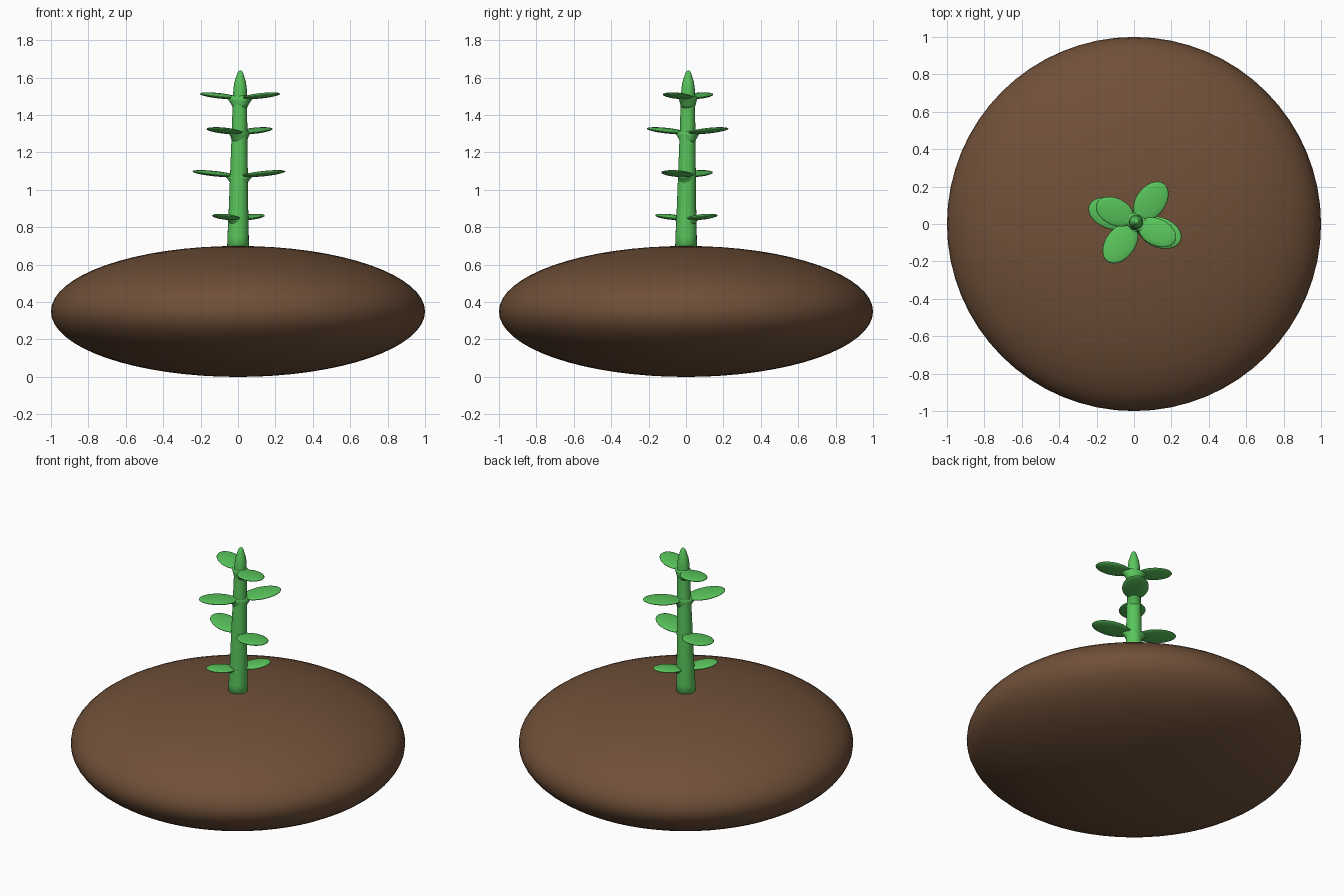
import bpy, bmesh, math
from mathutils import Matrix, Vector

if "Cube" in bpy.data.objects:
    bpy.data.objects.remove(bpy.data.objects["Cube"])


def material(name, rgb):
    m = bpy.data.materials.new(name)
    m.diffuse_color = (*rgb, 1)
    m.use_nodes = True
    m.node_tree.nodes["Principled BSDF"].inputs["Base Color"].default_value = m.diffuse_color
    return m


BROWN = material("soil brown", (0.162, 0.08, 0.04))
GREEN = material("leaf green", (0.10, 0.56, 0.105))


def finish(name, bm, mat):
    bmesh.ops.recalc_face_normals(bm, faces=bm.faces)
    for f in bm.faces:
        f.smooth = True
    me = bpy.data.meshes.new(name)
    bm.to_mesh(me)
    bm.free()
    me.materials.append(mat)
    ob = bpy.data.objects.new(name, me)
    bpy.context.collection.objects.link(ob)
    return ob


def ellipsoid(name, matrix, mat, u=32, v=16):
    bm = bmesh.new()
    bmesh.ops.create_uvsphere(bm, u_segments=u, v_segments=v, radius=1, matrix=matrix)
    return finish(name, bm, mat)


def lofted(name, rings, mat, sides=24, turn=0.0):
    """Skin elliptical rings given as (x, y, z, rx, ry)."""
    bm = bmesh.new()
    loops = []
    rot = Matrix.Rotation(turn, 3, 'Z')
    for x, y, z, rx, ry in rings:
        loops.append([bm.verts.new(Vector((x, y, z)) + rot @ Vector(
            (rx * math.cos(a), ry * math.sin(a), 0)))
            for a in (2 * math.pi * i / sides for i in range(sides))])
    for a, b in zip(loops, loops[1:]):
        for i in range(sides):
            j = (i + 1) % sides
            bm.faces.new((a[i], a[j], b[j], b[i]))
    bm.faces.new(loops[0])
    bm.faces.new(loops[-1])
    return finish(name, bm, mat)


# Flattened mound of soil
ellipsoid("soil_mound", Matrix.Translation((0, 0, 0.35)) @ Matrix.Diagonal((1, 1, 0.35, 1)),
          BROWN, 64, 32)


# Gently leaning, tapering stem with a rounded bud on top
def lean(z):
    return 0.012 * max(0, (z - 0.7) / 0.9)


profile = [(0.66, 0.059), (0.75, 0.057), (0.9, 0.052), (1.1, 0.047), (1.3, 0.042),
           (1.48, 0.038), (1.54, 0.036), (1.575, 0.031), (1.60, 0.023), (1.62, 0.017),
           (1.632, 0.011), (1.638, 0.004)]
lofted("stem", [(lean(z), lean(z), z, r, r) for z, r in profile], GREEN)

# Opposite leaf pairs: height, direction in degrees, size
pairs = [(0.862, 52, 0.76), (1.09, -21, 1.0), (1.32, 54, 0.98), (1.508, -26, 0.89)]
for n, (z, deg, s) in enumerate(pairs, 1):
    c = lean(z)
    turn = math.radians(deg)
    # Flare where the pair joins the stem
    lofted(f"leaf_joint_{n}", [(c, c, z - 0.075, 0.036, 0.034), (c, c, z - 0.05, 0.049, 0.04),
                               (c, c, z - 0.03, 0.064, 0.042), (c, c, z - 0.012, 0.088, 0.042),
                               (c, c, z - 0.004, 0.07, 0.03)], GREEN, 24, turn)
    for side in (0, 1):
        m = (Matrix.Translation((c, c, z - 0.018))
             @ Matrix.Rotation(turn + side * math.pi, 4, 'Z')
             @ Matrix.Rotation(math.radians(-6), 4, 'Y')
             @ Matrix.Translation((0.142 * s, 0, 0))
             @ Matrix.Diagonal((0.122 * s, 0.081 * s, 0.014, 1)))
        ellipsoid(f"leaf_{n}_{'ab'[side]}", m, GREEN)
